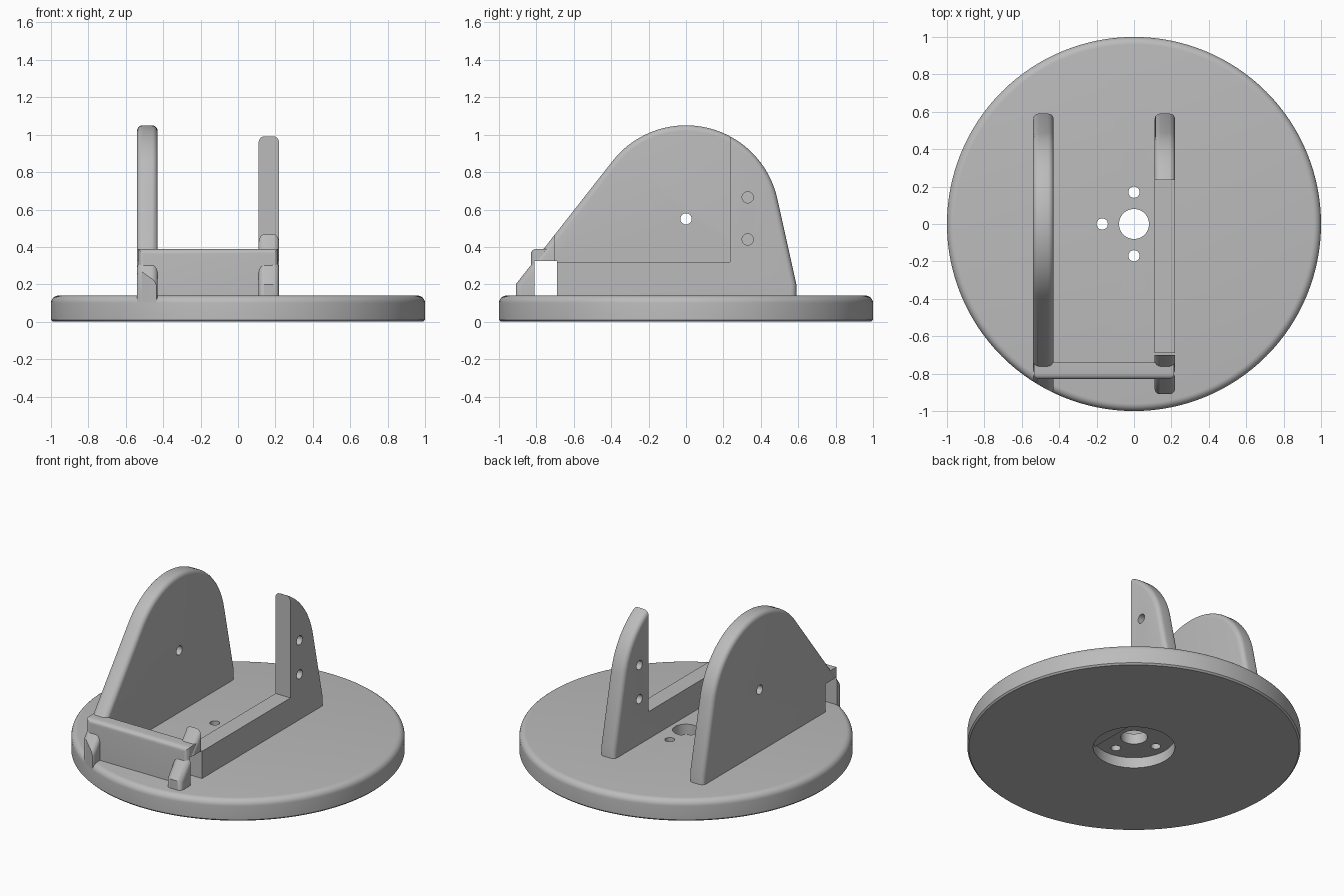
import bpy, bmesh
from math import sin, cos, radians, pi
from mathutils import Matrix, Vector

cube = bpy.data.objects.get("Cube")
if cube:
    bpy.data.objects.remove(cube, do_unlink=True)

grey = bpy.data.materials.new("plain_grey")
grey.use_nodes = True
GREY = (0.5, 0.5, 0.5, 1)
grey.diffuse_color = GREY
grey.node_tree.nodes["Principled BSDF"].inputs["Base Color"].default_value = GREY


def finish(bm, name):
    bmesh.ops.recalc_face_normals(bm, faces=bm.faces)
    mesh = bpy.data.meshes.new(name)
    bm.to_mesh(mesh)
    bm.free()
    mesh.materials.append(grey)
    ob = bpy.data.objects.new(name, mesh)
    bpy.context.collection.objects.link(ob)
    return ob


def box(name, low, high):
    bm = bmesh.new()
    bmesh.ops.create_cube(bm, size=1)
    low, high = Vector(low), Vector(high)
    for v in bm.verts:
        v.co = (low + high) / 2 + v.co * (high - low)
    return finish(bm, name)


def cylinder(name, centre, radius, depth, axis="Z", sides=32):
    bm = bmesh.new()
    turn = Matrix.Rotation(pi / 2, 4, "Y") if axis == "X" else Matrix()
    bmesh.ops.create_cone(bm, cap_ends=True, segments=sides, radius1=radius, radius2=radius,
                          depth=depth, matrix=Matrix.Translation(centre) @ turn)
    return finish(bm, name)


def carve(ob, cutter, operation="DIFFERENCE"):
    """Apply a boolean and throw the cutter away."""
    mod = ob.modifiers.new("carve", "BOOLEAN")
    mod.operation, mod.object, mod.solver = operation, cutter, "EXACT"
    bpy.context.view_layer.objects.active = ob
    bpy.ops.object.modifier_apply(modifier=mod.name)
    bpy.data.objects.remove(cutter, do_unlink=True)


def plate(name, x0, x1):
    """Upright side plate: rounded arch with one sloping flank, filleted rims."""
    arc = [(0.5 * cos(radians(a)), 0.55 + 0.5 * sin(radians(a))) for a in range(12, 145, 4)]
    outline = [(-0.91, 0.05), (0.59, 0.05), (0.59, 0.2)] + arc + [(-0.91, 0.2)]
    bm = bmesh.new()
    face = bm.faces.new([bm.verts.new((x0, y, z)) for y, z in outline])
    out = bmesh.ops.extrude_face_region(bm, geom=[face])
    bmesh.ops.translate(bm, vec=(x1 - x0, 0, 0),
                        verts=[g for g in out["geom"] if isinstance(g, bmesh.types.BMVert)])
    bmesh.ops.recalc_face_normals(bm, faces=bm.faces)
    rims = [e for e in bm.edges if abs(e.verts[0].co.x - e.verts[1].co.x) < 0.001]
    bmesh.ops.bevel(bm, geom=rims, offset=0.03, segments=5, profile=0.5,
                    affect="EDGES", clamp_overlap=False)
    return finish(bm, name)


def slot():
    return box("slot_cutter", (-0.56, -0.81, 0.139), (0.25, -0.69, 0.325))


# Turntable disc, turned from a profile with a recess underneath
fillet = [(0.96 + 0.04 * cos(radians(a)), 0.1 + 0.04 * sin(radians(a))) for a in range(0, 91, 15)]
profile = [(0.08, 0.14), (0.08, 0.07), (0.245, 0.07), (0.245, 0), (0.99, 0), (1, 0.01)] + fillet
bm = bmesh.new()
ring = [bm.verts.new((r, 0, z)) for r, z in profile]
loop = [bm.edges.new((a, b)) for a, b in zip(ring, ring[1:] + ring[:1])]
bmesh.ops.spin(bm, geom=ring + loop, cent=(0, 0, 0), axis=(0, 0, 1), angle=2 * pi, steps=128)
bmesh.ops.remove_doubles(bm, verts=bm.verts, dist=0.0001)
disc = finish(bm, "base_disc")
for x, y in ((-0.17, 0), (0, 0.17), (0, -0.17)):
    carve(disc, cylinder("screw_cutter", (x, y, 0.1), 0.03, 0.3))

# Full plate with a pivot hole, trimmed to the disc's rim
right_plate = plate("right_side_plate", -0.54, -0.43)
carve(right_plate, cylinder("rim_trim", (0, 0, 0.6), 0.9995, 2, sides=128), "INTERSECT")
carve(right_plate, cylinder("pivot_cutter", (-0.48, 0, 0.55), 0.03, 0.4, "X"))
carve(right_plate, slot())

# Cut-down plate: rear tower, low rail and front stub
left_plate = plate("left_side_plate", 0.11, 0.22)
carve(left_plate, box("opening_cutter", (0, -0.7, 0.32), (0.4, 0.235, 1.3)))
for z in (0.44, 0.665):
    carve(left_plate, cylinder("bolt_cutter", (0.165, 0.33, z), 0.03, 0.4, "X"))
carve(left_plate, slot())

# Front crossbar with a rounded front, hollowed by the slot
bar = box("front_crossbar", (-0.535, -0.83, 0.1), (0.215, -0.74, 0.39))
bm = bmesh.new()
bm.from_mesh(bar.data)
front = [e for e in bm.edges if all(v.co.y < -0.8 and v.co.z > 0 for v in e.verts)
         and max(v.co.z for v in e.verts) > 0.2]
bmesh.ops.bevel(bm, geom=front, offset=0.03, segments=5, profile=0.5, affect="EDGES")
bm.to_mesh(bar.data)
bm.free()
carve(bar, slot())

# Smooth the fillets, keep hard edges crisp
bpy.ops.object.select_all(action="DESELECT")
for ob in (disc, right_plate, left_plate, bar):
    ob.select_set(True)
bpy.context.view_layer.objects.active = disc
bpy.ops.object.shade_smooth_by_angle(angle=radians(35))
